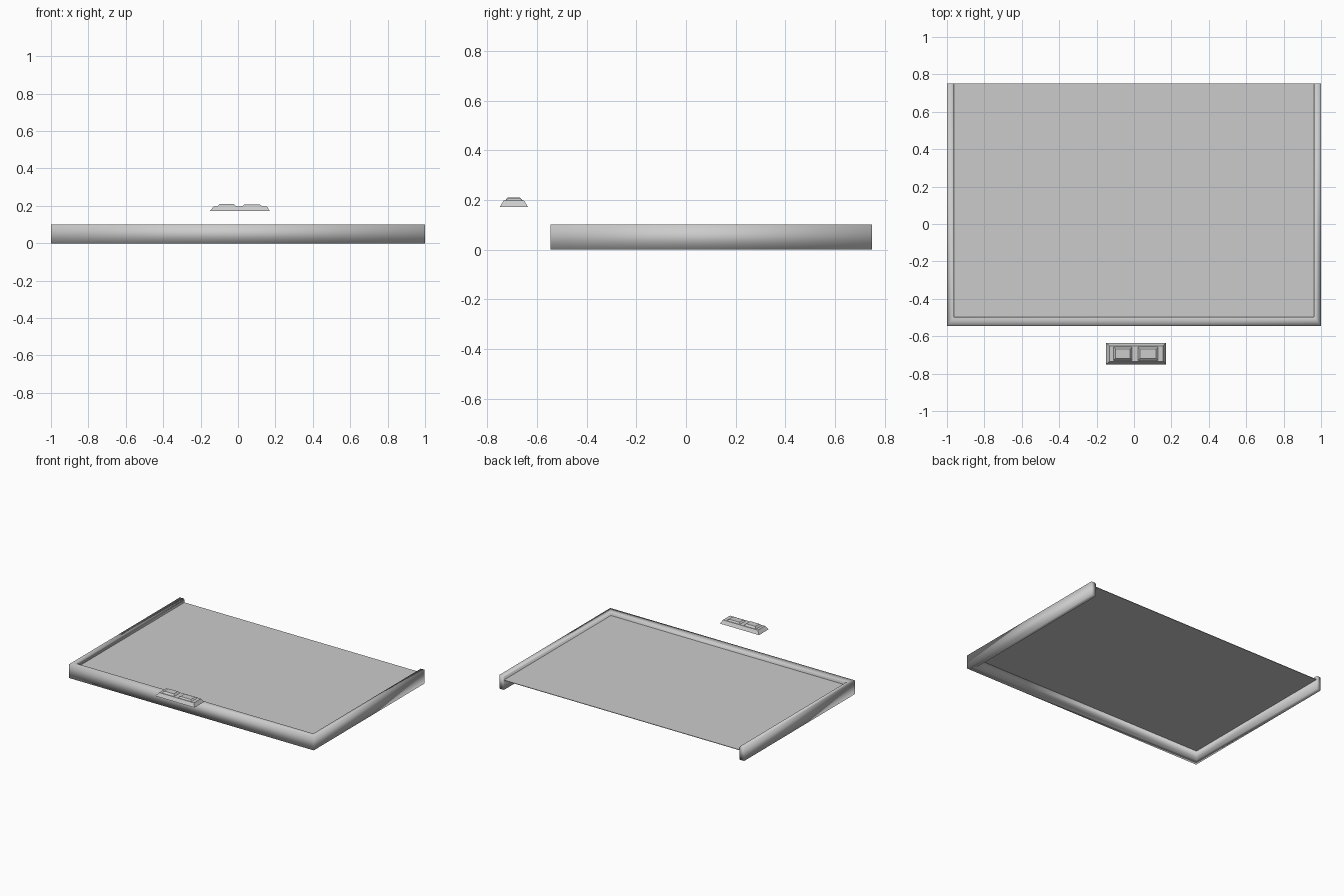
import bpy, bmesh

if "Cube" in bpy.data.objects:
    bpy.data.objects.remove(bpy.data.objects["Cube"])


def make_object(name, bm, smooth=False):
    bmesh.ops.recalc_face_normals(bm, faces=bm.faces)
    for f in bm.faces:
        f.smooth = smooth
    me = bpy.data.meshes.new(name)
    bm.to_mesh(me)
    bm.free()
    ob = bpy.data.objects.new(name, me)
    bpy.context.collection.objects.link(ob)
    return ob


def frustum(name, bottom, top, z0, z1, smooth=False):
    """Block between two rectangles given as (x0, x1, y0, y1)."""
    bm = bmesh.new()
    rings = []
    for (x0, x1, y0, y1), z in ((bottom, z0), (top, z1)):
        rings.append([bm.verts.new((x, y, z)) for x, y in
                      ((x0, y0), (x1, y0), (x1, y1), (x0, y1))])
    a, b = rings
    bm.faces.new(a)
    bm.faces.new(b)
    for i in range(4):
        j = (i + 1) % 4
        bm.faces.new((a[i], a[j], b[j], b[i]))
    return make_object(name, bm, smooth)


FRONT, BACK = -0.545, 0.75
SIDE_W, FRONT_W = 0.038, 0.048

# Rim: one section swept around left, front and right with mitred corners
section = [(0, 0), (0, 0.1), (0.85, 0.1), (1, 0.092), (1, 0)]   # inset fraction, z
bm = bmesh.new()
rings = []
for side, is_front in ((-1, False), (-1, True), (1, True), (1, False)):
    rings.append([bm.verts.new((side * (1 - t * SIDE_W),
                                FRONT + t * FRONT_W if is_front else BACK, z))
                  for t, z in section])
n = len(section)
for a, b in zip(rings, rings[1:]):
    for i in range(n):
        j = (i + 1) % n
        bm.faces.new((a[i], a[j], b[j], b[i]))
bm.faces.new(rings[0])
bm.faces.new(rings[-1])
make_object("tray_rim", bm, smooth=True)

# Recessed sheet inside the rim, open at the back
inner = (-1 + SIDE_W, 1 - SIDE_W, FRONT + FRONT_W, BACK)
frustum("tray_panel", inner, inner, 0.069, 0.073)

# Separate latch piece floating in front, with two raised buttons
frustum("latch_base", (-0.15, 0.17, -0.75, -0.637),
        (-0.13, 0.155, -0.735, -0.652), 0.172, 0.197)
for name, x0, x1, z in (("latch_button_left", -0.11, -0.01, 0.21),
                        ("latch_button_right", 0.02, 0.13, 0.206)):
    frustum(name, (x0, x1, -0.73, -0.657),
            (x0 + 0.012, x1 - 0.012, -0.718, -0.669), 0.196, z)
